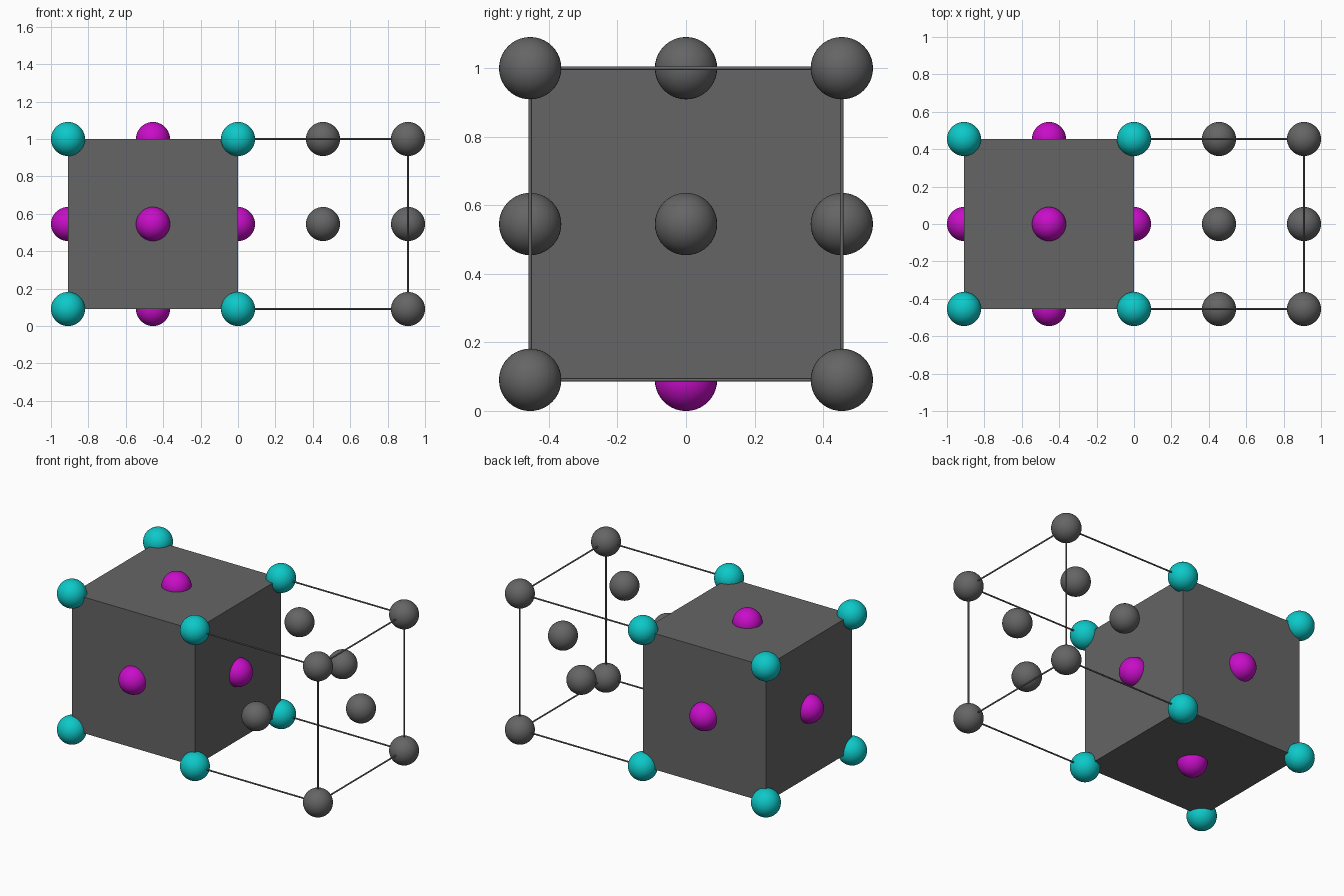
import bpy
from mathutils import Vector

if "Cube" in bpy.data.objects:
    bpy.data.objects.remove(bpy.data.objects["Cube"])

A = 0.909          # cube side
H = A / 2
R = 0.0909         # ball radius
ZB, ZM, ZT = R, R + H, R + A


def material(name, rgb):
    m = bpy.data.materials.new(name)
    m.diffuse_color = (*rgb, 1)
    m.use_nodes = True
    m.node_tree.nodes["Principled BSDF"].inputs["Base Color"].default_value = m.diffuse_color
    return m


GREY = material("grey", (0.13, 0.13, 0.13))
TEAL = material("teal", (0.004, 0.58, 0.58))
MAGENTA = material("magenta", (0.58, 0.004, 0.58))


def finish(name, mat):
    ob = bpy.context.object
    ob.name = name
    ob.data.materials.append(mat)
    return ob


def ball(name, loc, mat):
    bpy.ops.mesh.primitive_uv_sphere_add(segments=40, ring_count=20, radius=R, location=loc)
    bpy.ops.object.shade_smooth()
    finish(name, mat)


def rod(name, a, b):
    a, b = Vector(a), Vector(b)
    d = b - a
    bpy.ops.mesh.primitive_cylinder_add(vertices=12, radius=0.005, depth=d.length,
                                        location=(a + b) / 2,
                                        rotation=d.to_track_quat('Z', 'Y').to_euler())
    bpy.ops.object.shade_smooth_by_angle()
    finish(name, GREY)


# solid cell
bpy.ops.mesh.primitive_cube_add(size=A, location=(-H, 0, ZM))
finish("solid_cell", GREY)

# corner balls
for y in (-H, H):
    for z in (ZB, ZT):
        for x in (-A, 0):
            ball("cell_corner_ball", (x, y, z), TEAL)
        ball("frame_corner_ball", (A, y, z), GREY)
        # long rods of the open frame
        rod("frame_long_rod", (0, y, z), (A, y, z))

# end rods of the open frame
for s in (-H, H):
    rod("frame_upright", (A, s, ZB), (A, s, ZT))
    rod("frame_cross_rod", (A, -H, ZM + s), (A, H, ZM + s))

# balls at the centres of the solid cell's six faces
for axis in range(3):
    for s in (-H, H):
        p = [-H, 0, ZM]
        p[axis] += s
        ball("cell_face_ball", p, MAGENTA)

# balls at the open frame's face centres (none underneath)
for p in ((H, -H, ZM), (H, H, ZM), (H, 0, ZT), (A, 0, ZM)):
    ball("frame_face_ball", p, GREY)
